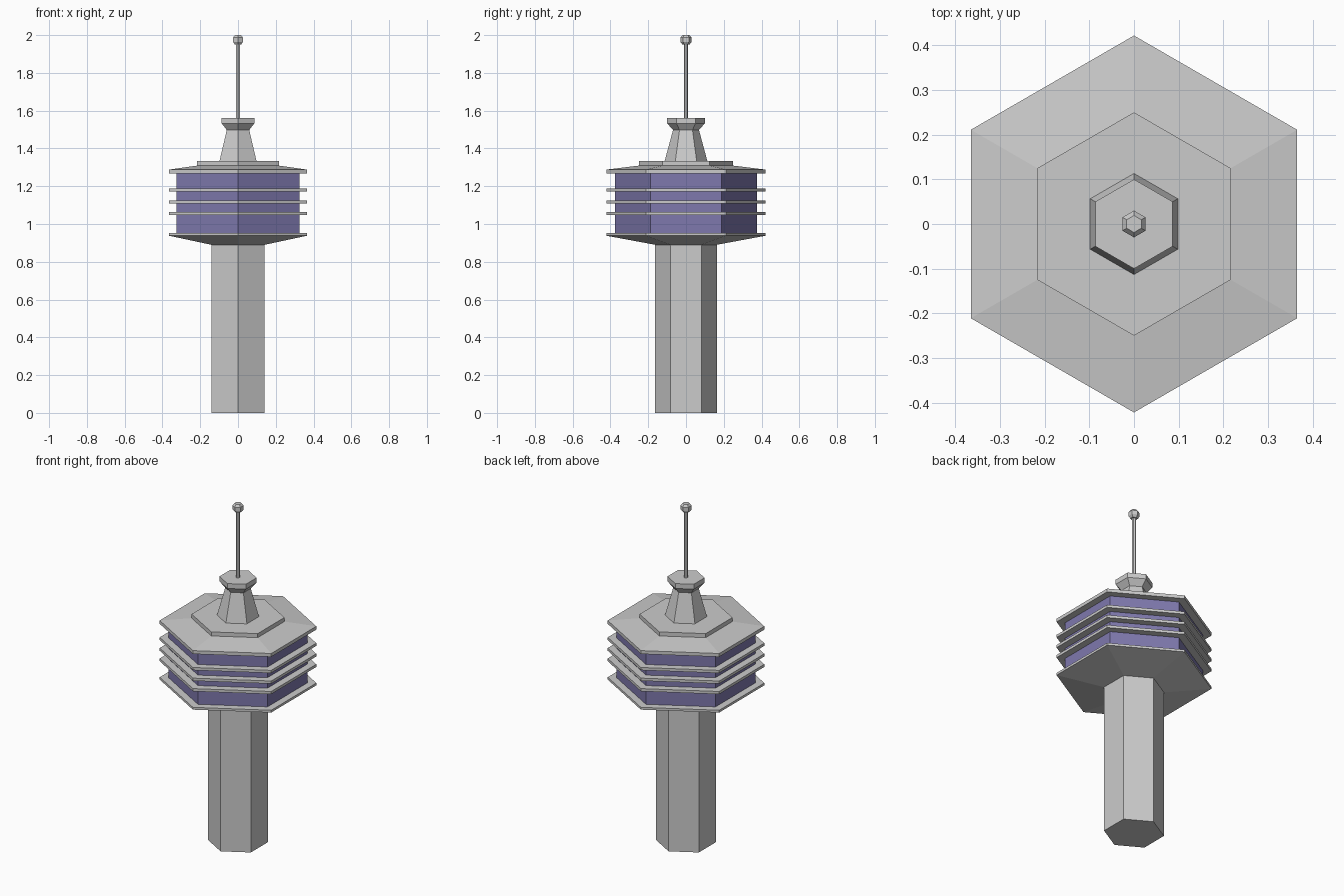
import bpy, bmesh, math

if "Cube" in bpy.data.objects:
    bpy.data.objects.remove(bpy.data.objects["Cube"])

SIDES = 6


def hex_loft(name, profile, material=None):
    """Stack hexagonal rings given as (corner radius, height) and cap both ends."""
    bm = bmesh.new()
    rings = []
    for r, z in profile:
        ring = []
        for i in range(SIDES):
            a = math.pi / 2 + 2 * math.pi * i / SIDES
            ring.append(bm.verts.new((r * math.cos(a), r * math.sin(a), z)))
        rings.append(ring)
    for lower, upper in zip(rings, rings[1:]):
        for i in range(SIDES):
            j = (i + 1) % SIDES
            bm.faces.new((lower[i], lower[j], upper[j], upper[i]))
    bm.faces.new(rings[0][::-1])
    bm.faces.new(rings[-1])
    mesh = bpy.data.meshes.new(name)
    bm.to_mesh(mesh)
    bm.free()
    if material:
        mesh.materials.append(material)
    obj = bpy.data.objects.new(name, mesh)
    bpy.context.collection.objects.link(obj)
    return obj


glass = bpy.data.materials.new("tinted_glass")
glass.diffuse_color = (0.21, 0.19, 0.42, 1)
glass.use_nodes = True
glass.node_tree.nodes["Principled BSDF"].inputs["Base Color"].default_value = glass.diffuse_color

# Shaft and flared underside of the pod
hex_loft("shaft", [(0.163, 0), (0.163, 0.892)])
hex_loft("pod_base", [(0.163, 0.89), (0.422, 0.938), (0.422, 0.952)])

# Glazed pod with three projecting ledges
hex_loft("windows", [(0.375, 0.945), (0.375, 1.275)], glass)
for n, z in enumerate((1.055, 1.117, 1.18)):
    hex_loft(f"ledge_{n + 1}", [(0.422, z - 0.008), (0.422, z + 0.008)])

# Sloped roof with a raised step
hex_loft("roof", [(0.422, 1.268), (0.422, 1.288), (0.25, 1.309)])
hex_loft("roof_step", [(0.25, 1.305), (0.25, 1.333)])

# Tapered turret with a flared cap
hex_loft("turret", [(0.114, 1.33), (0.068, 1.5)])
hex_loft("turret_cap", [(0.068, 1.497), (0.1, 1.533), (0.1, 1.562)])

# Mast and faceted tip
hex_loft("mast", [(0.011, 1.555), (0.011, 1.96)])
hex_loft("mast_tip", [(0.019, 1.95), (0.03, 1.964), (0.03, 1.987), (0.019, 2.0)])
